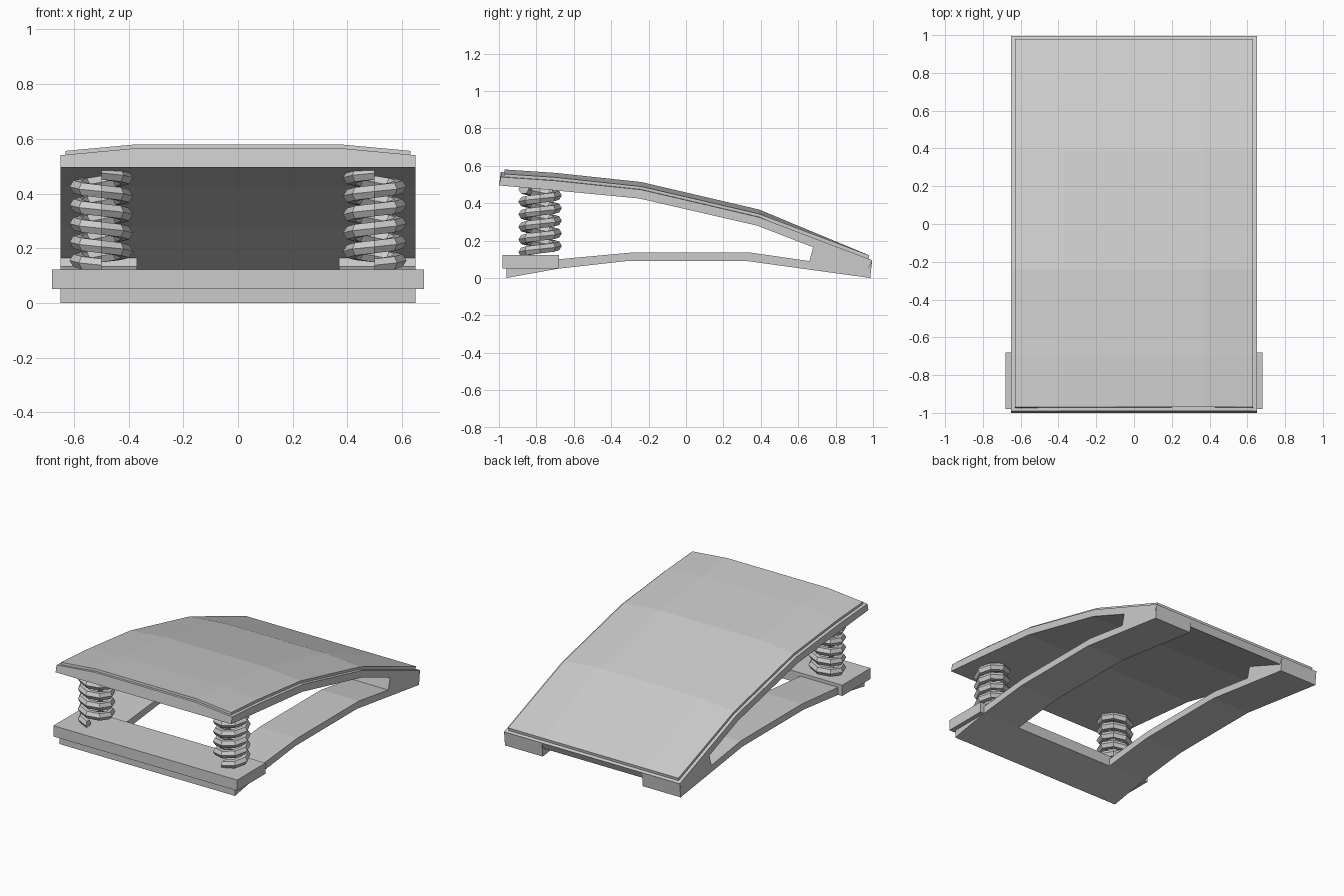
import bpy
import math
from mathutils import Vector

old = bpy.data.objects.get("Cube")
if old:
    bpy.data.objects.remove(old, do_unlink=True)

grey = bpy.data.materials.new("light grey")
grey.use_nodes = True
grey.diffuse_color = (0.6, 0.6, 0.6, 1)
grey.node_tree.nodes["Principled BSDF"].inputs["Base Color"].default_value = (0.6, 0.6, 0.6, 1)


def loft(name, rings):
    """Skin a row of equal closed rings and cap both ends."""
    n = len(rings[0])
    verts = [p for ring in rings for p in ring]
    faces = [tuple(range(n))[::-1], tuple(range(len(verts) - n, len(verts)))]
    for r in range(len(rings) - 1):
        for i in range(n):
            a, b = r * n + i, r * n + (i + 1) % n
            faces.append((a, b, b + n, a + n))
    mesh = bpy.data.meshes.new(name)
    mesh.from_pydata(verts, [], faces)
    mesh.materials.append(grey)
    obj = bpy.data.objects.new(name, mesh)
    bpy.context.collection.objects.link(obj)
    # Make every face point outwards
    import bmesh
    bm = bmesh.new()
    bm.from_mesh(mesh)
    bmesh.ops.recalc_face_normals(bm, faces=bm.faces)
    bm.to_mesh(mesh)
    bm.free()
    return obj


def prism(name, profile, x0, x1):
    """Extrude a side profile of (y, z) points across x."""
    return loft(name, [[(x, y, z) for y, z in profile] for x in (x0, x1)])


def slab(name, stations, half, flat=0.37):
    """Crowned slab; a station is bottom (y, z), top edge (y, z), crown."""
    rings = []
    for yb, zb, yt, zt, crown in stations:
        rings.append([(-half, yb, zb), (half, yb, zb), (half, yt, zt),
                      (flat, yt, zt + crown), (-flat, yt, zt + crown),
                      (-half, yt, zt)])
    return loft(name, rings)


# Sprung deck, crowned across its width and flattening toward the back
slab("deck", [
    (-1.0, 0.495, -0.99, 0.54, 0.026),
    (-0.7, 0.468, -0.7, 0.52, 0.026),
    (-0.25, 0.425, -0.24, 0.472, 0.026),
    (0.38, 0.28, 0.39, 0.325, 0.024),
    (0.975, 0.05, 0.995, 0.095, 0.0)], 0.65)

# Thin mat on the deck, set in from the edges
slab("mat", [
    (-0.975, 0.53, -0.97, 0.556, 0.024),
    (-0.7, 0.51, -0.7, 0.538, 0.024),
    (-0.24, 0.46, -0.24, 0.489, 0.024),
    (0.39, 0.315, 0.39, 0.343, 0.023),
    (0.975, 0.09, 0.98, 0.121, 0.0)], 0.63)

# Base rails that rise into the back end of the deck
rail = [(-0.96, 0.0), (-0.68, 0.05), (-0.32, 0.09), (0.33, 0.09),
        (0.985, 0.0), (0.995, 0.093), (0.975, 0.05), (0.68, 0.165),
        (0.66, 0.09), (0.35, 0.135), (-0.3, 0.135), (-0.68, 0.1), (-0.96, 0.05)]
rail[6] = (0.98, 0.055)
for side, x0, x1 in (("left", 0.37, 0.65), ("right", -0.65, -0.37)):
    prism(side + "_rail", rail, x0, x1)

# Front cross bar and the plate the springs stand on
prism("cross_bar", [(-0.96, 0.0), (-0.68, 0.05), (-0.68, 0.1), (-0.96, 0.05)], -0.37, 0.37)
prism("spring_plate", [(-0.98, 0.05), (-0.68, 0.05), (-0.68, 0.122), (-0.98, 0.122)], -0.68, 0.68)

# Faceted coil springs, wound in opposite directions
TURNS, STEPS, SIDES = 5, 8, 6
for side, s in (("left", 1), ("right", -1)):
    rings = []
    for i in range(TURNS * STEPS + 1):
        a = math.tau * i / STEPS
        out = Vector((s * math.sin(a), -math.cos(a), 0))
        centre = Vector((s * 0.5, -0.78, 0.138 + 0.337 * i / (TURNS * STEPS))) + out * 0.088
        rings.append([centre + out * 0.028 * math.cos(t) + Vector((0, 0, 0.027 * math.sin(t)))
                      for t in (math.tau * k / SIDES for k in range(SIDES))])
    loft(side + "_spring", rings)
